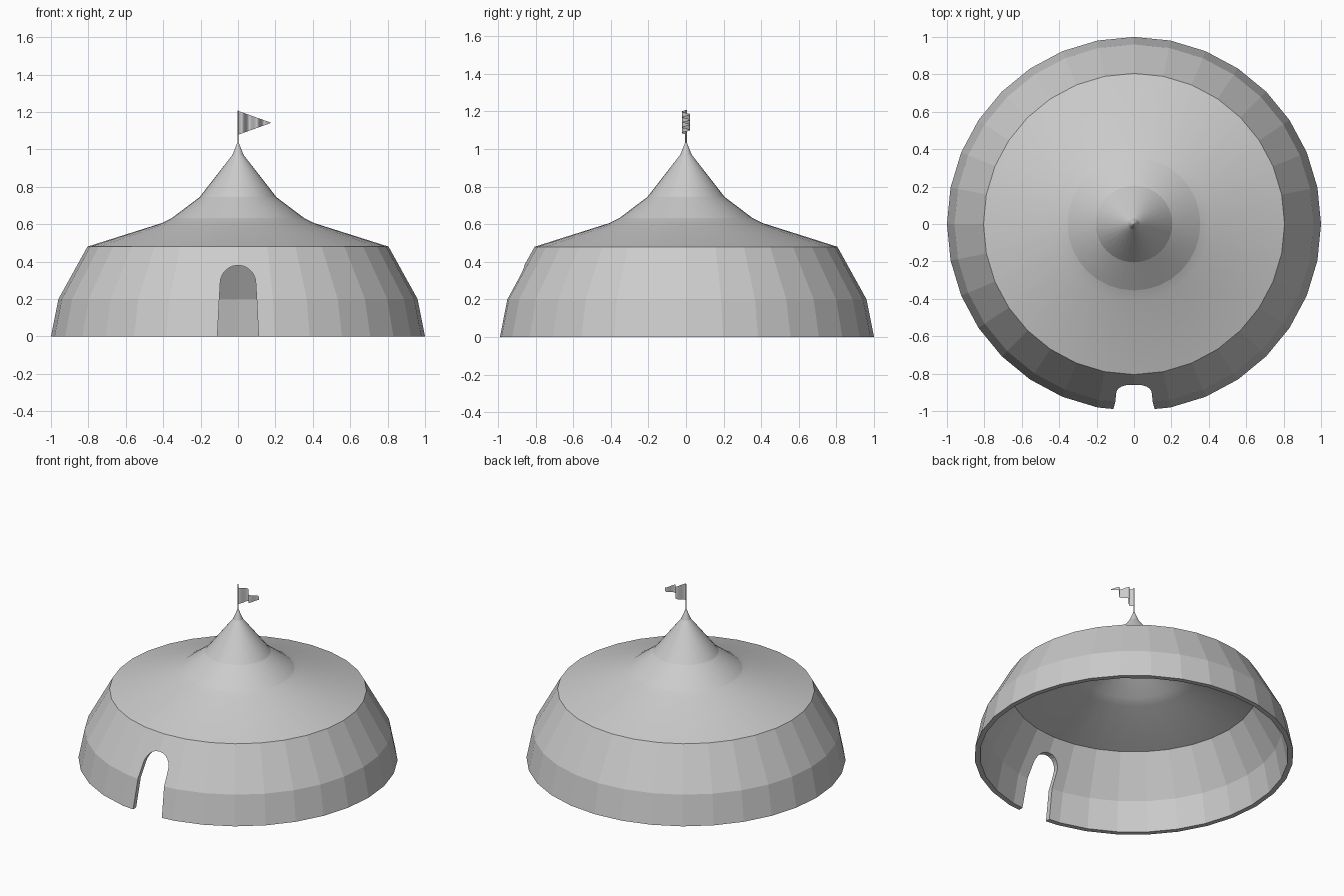
import bpy, bmesh, math

cube = bpy.data.objects.get("Cube")
if cube:
    bpy.data.objects.remove(cube)

SEGMENTS = 32

canvas = bpy.data.materials.new("grey canvas")
canvas.use_nodes = True
canvas.diffuse_color = (0.6, 0.6, 0.6, 1)
canvas.node_tree.nodes["Principled BSDF"].inputs["Base Color"].default_value = canvas.diffuse_color


def finish(bm, name):
    bmesh.ops.recalc_face_normals(bm, faces=bm.faces)
    mesh = bpy.data.meshes.new(name)
    bm.to_mesh(mesh)
    bm.free()
    obj = bpy.data.objects.new(name, mesh)
    bpy.context.collection.objects.link(obj)
    mesh.materials.append(canvas)
    return obj


def revolve(name, profile, closed):
    """Spin an (r, z) profile around the z axis."""
    bm = bmesh.new()
    verts = [bm.verts.new((r, 0, z)) for r, z in profile]
    pairs = list(zip(verts, verts[1:]))
    if closed:
        pairs.append((verts[-1], verts[0]))
    edges = [bm.edges.new(p) for p in pairs]
    bmesh.ops.spin(bm, geom=verts + edges, cent=(0, 0, 0), axis=(0, 0, 1),
                   angle=math.tau, steps=SEGMENTS, use_duplicate=False)
    bmesh.ops.remove_doubles(bm, verts=bm.verts, dist=0.0005)
    return finish(bm, name)


def smooth(obj, degrees):
    bpy.ops.object.select_all(action='DESELECT')
    obj.select_set(True)
    bpy.context.view_layer.objects.active = obj
    bpy.ops.object.shade_smooth_by_angle(angle=math.radians(degrees))


# Faceted side wall with thickness
wall = revolve("tent_wall", [(1, 0), (0.96, 0.2), (0.805, 0.48),
                             (0.775, 0.47), (0.928, 0.2), (0.967, 0)], True)

# Arched doorway cut straight through the front
half = [(0.11, -0.1), (0.11, 0), (0.1, 0.2)]
arch = [(0.095 * math.cos(a), 0.285 + 0.095 * math.sin(a))
        for a in (math.pi * i / 12 for i in range(13))]
outline = half + arch + [(-x, z) for x, z in reversed(half)]
bm = bmesh.new()
face = bm.faces.new([bm.verts.new((x, -1.2, z)) for x, z in outline])
extruded = bmesh.ops.extrude_face_region(bm, geom=[face])["geom"]
bmesh.ops.translate(bm, vec=(0, 0.7, 0),
                    verts=[g for g in extruded if isinstance(g, bmesh.types.BMVert)])
cutter = finish(bm, "doorway_cutter")
cutter.hide_render = True
cutter.hide_set(True)
cut = wall.modifiers.new("doorway", 'BOOLEAN')
cut.operation = 'DIFFERENCE'
cut.solver = 'EXACT'
cut.object = cutter

# Sweeping roof, outer skin then inner lining
roof = revolve("tent_roof", [(0, 1.045), (0.01, 1.02), (0.03, 0.97), (0.205, 0.745),
                             (0.355, 0.632), (0.41, 0.605), (0.805, 0.48),
                             (0.775, 0.47), (0.4, 0.585), (0.345, 0.612),
                             (0.19, 0.725), (0, 0.96)], False)
smooth(roof, 10)

# Flagpole
bm = bmesh.new()
bmesh.ops.create_cone(bm, cap_ends=True, segments=8, radius1=0.004, radius2=0.004, depth=0.2)
bmesh.ops.translate(bm, verts=bm.verts, vec=(0, 0, 1.108))
pole = finish(bm, "flagpole")
smooth(pole, 60)

# Rippling triangular pennant
bm = bmesh.new()
STEPS, LENGTH = 36, 0.178
columns = []
for i in range(STEPS + 1):
    t = i / STEPS
    x = LENGTH * t
    y = -0.022 * math.sin(math.tau * x / 0.08)
    spread = 0.064 * (1 - t)
    columns.append([bm.verts.new((x, y, 1.142 + s * spread)) for s in (-1, 1)])
for a, b in zip(columns, columns[1:]):
    bm.faces.new((a[0], b[0], b[1], a[1]))
bmesh.ops.remove_doubles(bm, verts=bm.verts, dist=0.0001)
pennant = finish(bm, "pennant")
smooth(pennant, 60)
